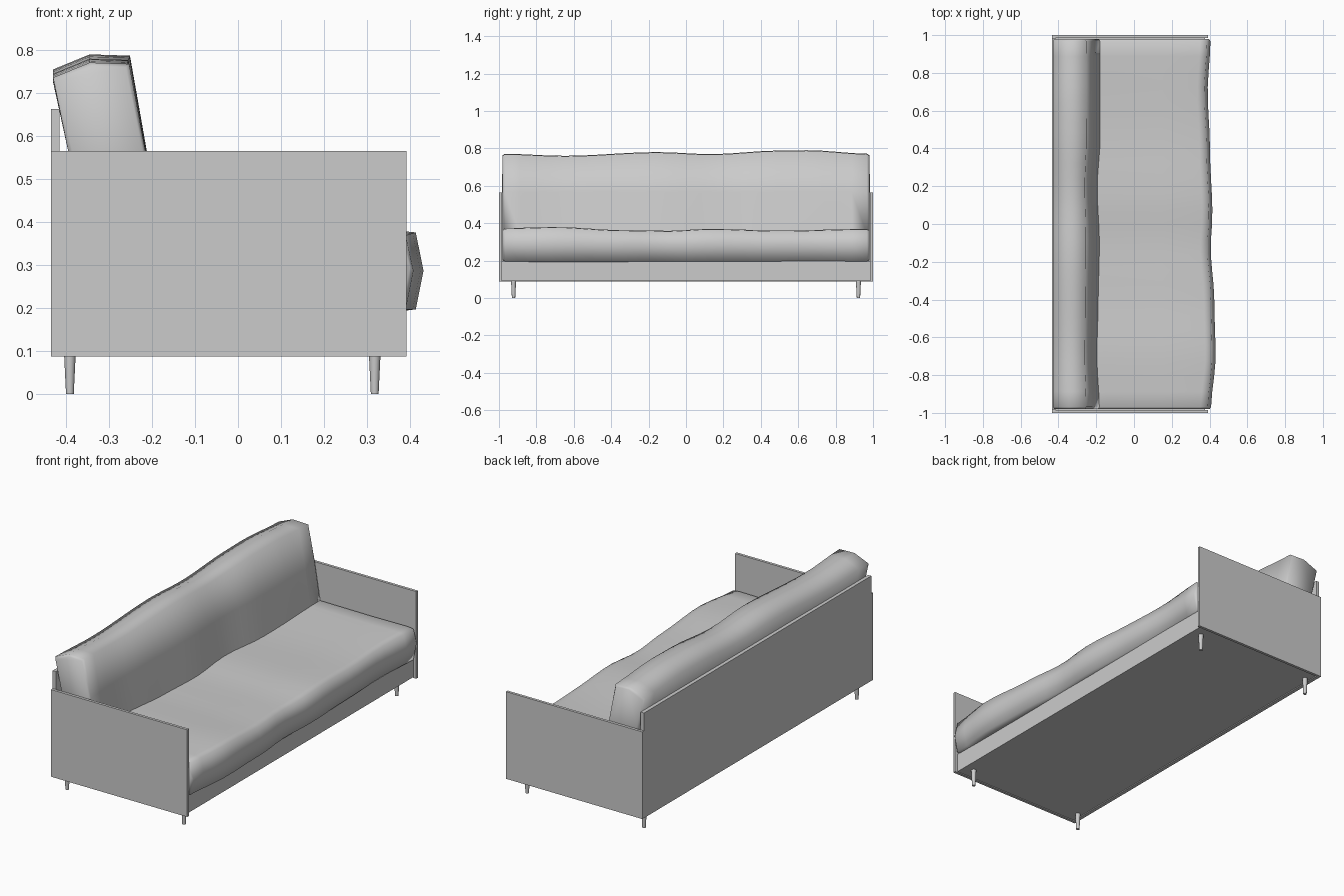
import bpy, bmesh, math

if "Cube" in bpy.data.objects:
    bpy.data.objects.remove(bpy.data.objects["Cube"])


def box(name, x0, x1, y0, y1, z0, z1):
    bpy.ops.mesh.primitive_cube_add(size=1, location=((x0 + x1) / 2, (y0 + y1) / 2, (z0 + z1) / 2))
    ob = bpy.context.object
    ob.name = name
    ob.scale = (x1 - x0, y1 - y0, z1 - z0)
    bpy.ops.object.transform_apply(location=False, rotation=False, scale=True)
    return ob


def wave(keys, y):
    """Eased interpolation through (y, value) pairs."""
    for (a, va), (b, vb) in zip(keys, keys[1:]):
        if y <= b:
            t = max(0, (y - a) / (b - a))
            t = t * t * (3 - 2 * t)
            return va + (vb - va) * t
    return keys[-1][1]


def cushion(name, section, half=0.98, count=24):
    """Loft a changing xz section along y, with slightly tucked-in ends."""
    inner = half - 0.012
    ys = [-half] + [-inner + 2 * inner * i / count for i in range(count + 1)] + [half]
    bm = bmesh.new()
    rings = []
    for y in ys:
        pts = section(y)
        cx = sum(p[0] for p in pts) / len(pts)
        cz = sum(p[1] for p in pts) / len(pts)
        d = 0.008 if abs(y) == half else 0
        rings.append([bm.verts.new((x - math.copysign(d, x - cx), y, z - math.copysign(d, z - cz)))
                      for x, z in pts])
    n = len(rings[0])
    for r, s in zip(rings, rings[1:]):
        for i in range(n):
            j = (i + 1) % n
            bm.faces.new((r[i], r[j], s[j], s[i]))
    bm.faces.new(rings[0])
    bm.faces.new(rings[-1])
    bmesh.ops.recalc_face_normals(bm, faces=bm.faces)
    me = bpy.data.meshes.new(name)
    bm.to_mesh(me)
    bm.free()
    ob = bpy.data.objects.new(name, me)
    bpy.context.collection.objects.link(ob)
    bpy.ops.object.select_all(action='DESELECT')
    ob.select_set(True)
    bpy.context.view_layer.objects.active = ob
    bpy.ops.object.shade_smooth_by_angle(angle=math.radians(82))
    return ob


# Wavy outlines of the cushions along their length
SEAT_FRONT = [(-.98, .408), (-.7, .432), (-.4, .425), (-.13, .406), (.05, .415), (.4, .402), (.7, .390), (.98, .405)]
SEAT_TOP = [(-.98, .373), (-.7, .380), (-.35, .363), (-.1, .359), (.13, .370), (.5, .360), (.98, .370)]
BACK_TOP = [(-.98, .771), (-.65, .760), (-.15, .780), (.13, .769), (.5, .788), (.65, .790), (.98, .771)]
BACK_FRONT = [(-.98, 0), (-.7, -.012), (-.45, -.008), (-.1, -.002), (.2, -.012), (.45, .002), (.7, .003), (.98, .002)]


def seat_section(y):
    f, t = wave(SEAT_FRONT, y), wave(SEAT_TOP, y)
    return [(-.412, .195), (-.412, t), (-.15, t), (.15, t - .002), (f - .055, t), (f - .018, t - .004),
            (f, .287), (f - .018, .197), (f - .05, .193)]


def back_section(y):
    t, f = wave(BACK_TOP, y), wave(BACK_FRONT, y)
    return [(-.36, .34), (-.395, .565), (-.43, t - .035), (-.345, t), (-.253 + f * .6, t - .003),
            (-.215 + f, .565), (-.178 + f, .34)]


# Upholstery
cushion("seat_cushion", seat_section)
cushion("back_cushion", back_section)

# Frame panels and base
for side, s in (("left", -1), ("right", 1)):
    a, b = sorted((s * .985, s * 1.0))
    box(side + "_arm_panel", -.435, .392, a, b, .087, .565)
box("back_panel", -.435, -.415, -.985, .985, .087, .663)
box("base", -.415, .375, -.985, .985, .092, .197)

# Tapered legs
for x in (-.391, .318):
    for y in (-.922, .922):
        bpy.ops.mesh.primitive_cone_add(vertices=16, radius1=.009, radius2=.0135, depth=.093,
                                        location=(x, y, .0465))
        bpy.context.object.name = ("front" if x > 0 else "rear") + "_leg"
        bpy.ops.object.shade_smooth_by_angle(angle=math.radians(40))
